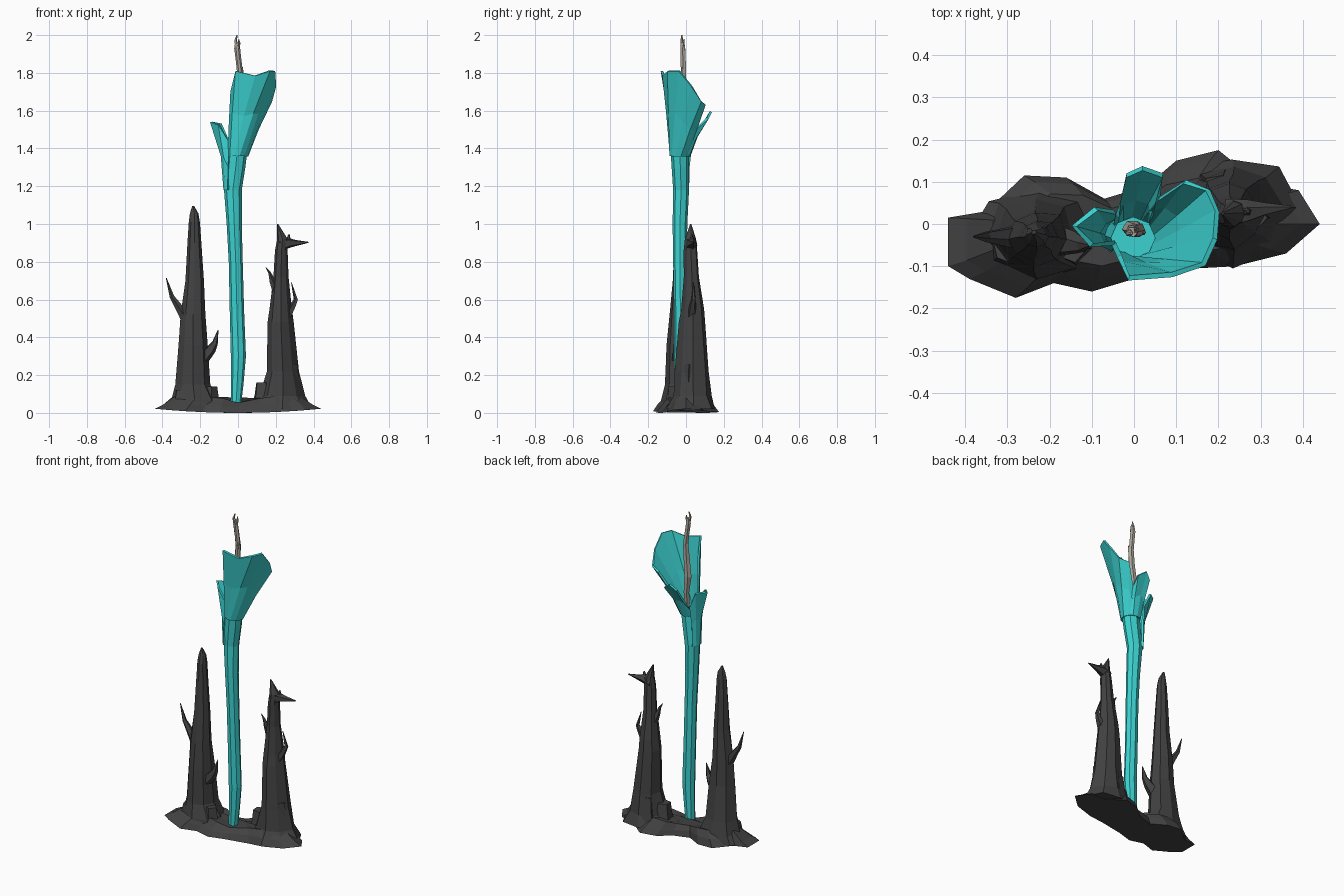
import bpy, bmesh, math, random
from mathutils import Vector

random.seed(4)

def material(name, rgb):
    m = bpy.data.materials.new(name)
    m.diffuse_color = (*rgb, 1)
    return m

ROCK = material("charcoal bark", (0.055, 0.055, 0.055))
TEAL = material("teal petal", (0.045, 0.65, 0.64))
PALE = material("pale wood", (0.42, 0.38, 0.33))

def finish(bm, name, mat):
    bmesh.ops.recalc_face_normals(bm, faces=bm.faces)
    me = bpy.data.meshes.new(name)
    bm.to_mesh(me)
    bm.free()
    me.materials.append(mat)
    ob = bpy.data.objects.new(name, me)
    bpy.context.collection.objects.link(ob)
    return ob

def bridge(bm, rows, closed=True):
    n = len(rows[0])
    for a, b in zip(rows, rows[1:]):
        for i in range(n if closed else n - 1):
            j = (i + 1) % n
            bm.faces.new((a[i], a[j], b[j], b[i]))

def loft(name, rings, mat, n=7, axis=(0, 0, 1), jitter=0.0):
    """Skin over rings of (x, y, z, rx, ry), all facing along axis."""
    bm = bmesh.new()
    q = Vector(axis).to_track_quat('Z', 'Y') if tuple(axis) != (0, 0, 1) else None
    wob = [1 + random.uniform(-jitter, jitter) for _ in range(n)]
    rows = []
    for x, y, z, rx, ry in rings:
        row = []
        for i in range(n):
            a = 2 * math.pi * (i + 0.5 * (wob[i] - 1)) / n
            k = wob[i] * (1 + random.uniform(-jitter, jitter) * 0.6)
            p = Vector((rx * k * math.cos(a), ry * k * math.sin(a), 0))
            if q:
                p = q @ p
            row.append(bm.verts.new(p + Vector((x, y, z))))
        rows.append(row)
    bridge(bm, rows)
    bm.faces.new(rows[0][::-1])
    bm.faces.new(rows[-1])
    return finish(bm, name, mat)

def branch(name, pts, mat=ROCK, n=5):
    """Tapered thorn through points (x, y, z, r)."""
    axis = Vector(pts[-1][:3]) - Vector(pts[0][:3])
    return loft(name, [(x, y, z, r, r) for x, y, z, r in pts], mat, n, axis)

# Ground slab: irregular outline stepping up to a low mound
outline = [(-.44, -.10), (-.39, -.13), (-.28, -.175), (-.19, -.14), (-.10, -.16), (0, -.13),
           (.15, -.105), (.24, -.10), (.36, -.07), (.44, 0), (.39, .08), (.30, .095),
           (.20, .175), (.10, .15), (.03, .09), (-.07, .06), (-.16, .11), (-.26, .115),
           (-.35, .03), (-.44, .015)]
bm = bmesh.new()
rows = []
for sx, sy, h in ((1, 1, 0), (.9, .86, .04), (.76, .62, .075), (.5, .2, .07)):
    row = []
    for x, y in outline:
        z = 0.022 * (abs(x) / .44) ** 2 if h == 0 else h * (0.8 + 0.4 * min(1, abs(x) / .3))
        if h:
            z += random.uniform(-.008, .008)
        row.append(bm.verts.new((x * sx, y * sy, z)))
    rows.append(row)
bridge(bm, rows)
bm.faces.new(rows[0][::-1])
bm.faces.new(rows[-1])
finish(bm, "ground_mound", ROCK)

# Two dead trunks
loft("left_trunk", [(-.235, -.03, .02, .155, .12), (-.225, -.03, .07, .125, .105),
                    (-.235, -.03, .15, .092, .09), (-.235, -.035, .36, .078, .072),
                    (-.235, -.035, .52, .066, .06), (-.228, -.03, .70, .048, .046),
                    (-.23, -.03, .90, .036, .036), (-.23, -.03, 1.01, .030, .028),
                    (-.23, -.025, 1.055, .022, .02), (-.237, -.02, 1.095, .005, .005)],
     ROCK, 8, jitter=.1)
loft("right_trunk", [(.23, .035, .02, .15, .125), (.235, .035, .09, .11, .10),
                     (.235, .035, .22, .08, .085), (.225, .035, .48, .062, .066),
                     (.225, .035, .55, .055, .06), (.226, .03, .72, .038, .038),
                     (.23, .025, .86, .032, .034), (.235, .025, .92, .027, .028),
                     (.21, .025, 1.0, .003, .003)],
     ROCK, 8, jitter=.1)

# Broken stubs at the trunk feet
for name, x, y, top, r in (("right_stub", .275, .015, .255, .045), ("inner_stub", .135, .03, .16, .045),
                           ("back_stub", .20, .09, .20, .04), ("left_stub", -.29, -.06, .12, .05),
                           ("valley_stub", -.15, -.06, .14, .04)):
    loft(name, [(x, y, .02, r * 1.5, r * 1.4), (x, y, top * .6, r * 1.05, r),
                (x, y, top, r * .9, r * .8)], ROCK, 5, jitter=.12)

# Curved thorns
branch("left_outer_thorn", [(-.275, -.03, .50, .03), (-.31, -.03, .555, .022),
                            (-.35, -.03, .615, .013), (-.38, -.03, .715, .002)])
branch("left_inner_thorn", [(-.19, -.04, .29, .04), (-.145, -.045, .335, .028),
                            (-.122, -.05, .37, .017), (-.105, -.05, .44, .002)])
branch("right_inner_thorn", [(.205, .03, .65, .028), (.18, .025, .70, .016), (.168, .02, .74, .008),
                             (.148, .02, .77, .002)])
branch("right_outer_thorn", [(.255, .03, .51, .03), (.29, .035, .565, .018), (.307, .04, .60, .012),
                             (.283, .04, .69, .002)])
branch("right_top_branch", [(.22, .025, .885, .035), (.27, .03, .90, .028), (.31, .035, .90, .016),
                            (.372, .04, .903, .003)])
branch("right_top_nub", [(.265, .03, .89, .02), (.27, .03, .945, .004)])

# Flower stem
loft("flower_stem", [(-.01, -.03, .055, .028, .028), (-.004, -.03, .16, .034, .03),
                     (.002, -.03, .30, .040, .034), (-.006, -.03, .55, .038, .034),
                     (-.012, -.032, .80, .037, .036), (-.02, -.032, 1.0, .040, .039),
                     (-.027, -.026, 1.18, .047, .042), (-.012, -.03, 1.30, .051, .046),
                     (-.002, -.033, 1.40, .053, .05)], TEAL, 8)

def petal(name, base, rim, flare=0.45):
    """Curved sheet from an arc on the stem, base = (x, y, z, r, a0, a1), up to rim points."""
    bx, by, bz, r, a0, a1 = base
    n = len(rim)
    foot = []
    for i in range(n):
        a = math.radians(a0 + (a1 - a0) * i / (n - 1))
        foot.append(Vector((bx + r * math.cos(a), by + r * math.sin(a), bz)))
    bm = bmesh.new()
    rows = []
    for t, f in ((0, 0), (.5, flare), (1, 1)):
        row = []
        for p, e in zip(foot, rim):
            e = Vector(e)
            v = p.lerp(e, f)
            v.z = p.z + (e.z - p.z) * t
            row.append(bm.verts.new(v))
        rows.append(row)
    bridge(bm, rows, closed=False)
    ob = finish(bm, name, TEAL)
    s = ob.modifiers.new("thickness", 'SOLIDIFY')
    s.thickness = 0.012
    s.offset = 0
    return ob

# Open bloom: one tall wrapped petal and two small ones
petal("tall_petal", (-.001, -.033, 1.36, .05, -170, 65),
      [(-.035, -.075, 1.70), (-.012, -.128, 1.81), (.09, -.12, 1.785), (.165, -.095, 1.81),
       (.192, -.035, 1.81), (.197, .03, 1.73), (.175, .08, 1.65), (.12, .10, 1.635), (.06, .06, 1.52)])
petal("back_petal", (-.003, -.03, 1.36, .048, 35, 150),
      [(.055, .05, 1.50), (.068, .115, 1.56), (.02, .132, 1.595), (-.018, .115, 1.56),
       (-.03, .06, 1.47)], .38)
petal("left_petal", (-.025, -.026, 1.18, .046, 125, 235),
      [(-.045, .028, 1.43), (-.09, .036, 1.53), (-.142, -.005, 1.54), (-.10, -.05, 1.525),
       (-.045, -.045, 1.43)], .2)

# Twiggy pistil with a forked tip
loft("pistil", [(0, -.015, 1.38, .014, .014), (.004, -.012, 1.50, .017, .017),
                (-.004, -.012, 1.60, .022, .022), (.006, -.016, 1.70, .019, .020),
                (.012, -.015, 1.80, .016, .017), (.004, -.016, 1.86, .015, .015),
                (-.004, -.018, 1.93, .015, .014), (-.004, -.02, 1.96, .012, .012)], PALE, 6, jitter=.15)
branch("pistil_tip", [(-.006, -.02, 1.94, .011), (-.013, -.022, 1.97, .008), (-.006, -.022, 2.0, .003)], PALE)
branch("pistil_fork", [(.0, -.02, 1.93, .010), (.006, -.014, 1.96, .007), (.004, -.01, 1.98, .002)], PALE)
branch("pistil_twig", [(.012, -.015, 1.78, .010), (.022, -.02, 1.80, .007), (.025, -.02, 1.83, .002)], PALE)
